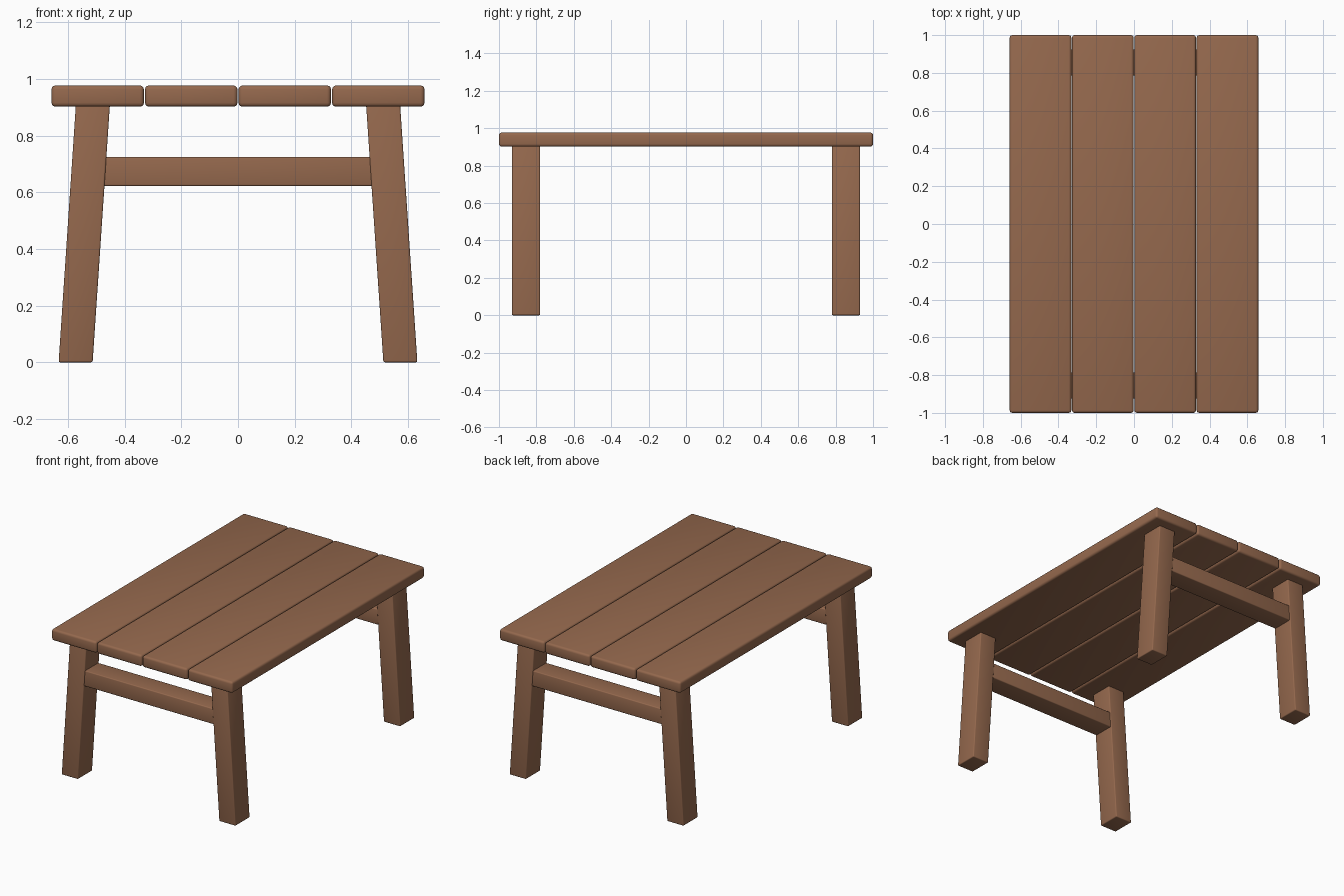
import bpy, bmesh

if "Cube" in bpy.data.objects:
    bpy.data.objects.remove(bpy.data.objects["Cube"])

wood = bpy.data.materials.new("wood")
wood.diffuse_color = (0.30, 0.14, 0.075, 1)
wood.use_nodes = True
wood.node_tree.nodes["Principled BSDF"].inputs["Base Color"].default_value = wood.diffuse_color


def beam(name, bottom, top, z0, z1, bevel):
    """Box between two xy rectangles (x0, x1, y0, y1), with rounded edges."""
    bm = bmesh.new()
    bmesh.ops.create_cube(bm, size=1)
    for v in bm.verts:
        x0, x1, y0, y1 = top if v.co.z > 0 else bottom
        v.co = (x1 if v.co.x > 0 else x0,
                y1 if v.co.y > 0 else y0,
                z1 if v.co.z > 0 else z0)
    bmesh.ops.bevel(bm, geom=bm.edges[:], offset=bevel, segments=3,
                    profile=0.5, affect='EDGES')
    bmesh.ops.recalc_face_normals(bm, faces=bm.faces[:])
    mesh = bpy.data.meshes.new(name)
    bm.to_mesh(mesh)
    bm.free()
    mesh.materials.append(wood)
    obj = bpy.data.objects.new(name, mesh)
    bpy.context.collection.objects.link(obj)
    bpy.ops.object.select_all(action='DESELECT')
    obj.select_set(True)
    bpy.context.view_layer.objects.active = obj
    bpy.ops.object.shade_smooth_by_angle(angle=0.6)
    return obj


def span(a, b, side):
    return tuple(sorted((a * side, b * side)))


# Tabletop planks
for i in range(4):
    cx = (i - 1.5) * 0.33
    rect = (cx - 0.163, cx + 0.163, -1.0, 1.0)
    beam(f"plank_{i + 1}", rect, rect, 0.902, 0.977, 0.014)

for sy, end in ((-1, "front"), (1, "back")):
    # Splayed legs
    for sx, side in ((-1, "left"), (1, "right")):
        ys = span(0.78, 0.93, sy)
        beam(f"{end}_{side}_leg", span(0.513, 0.633, sx) + ys,
             span(0.452, 0.572, sx) + ys, 0.0, 0.91, 0.006)
    # Cross rail between the legs, ends sunk into them
    ys = span(0.785, 0.925, sy)
    beam(f"{end}_rail", (-0.49, 0.49) + ys, (-0.49, 0.49) + ys,
         0.622, 0.725, 0.006)
